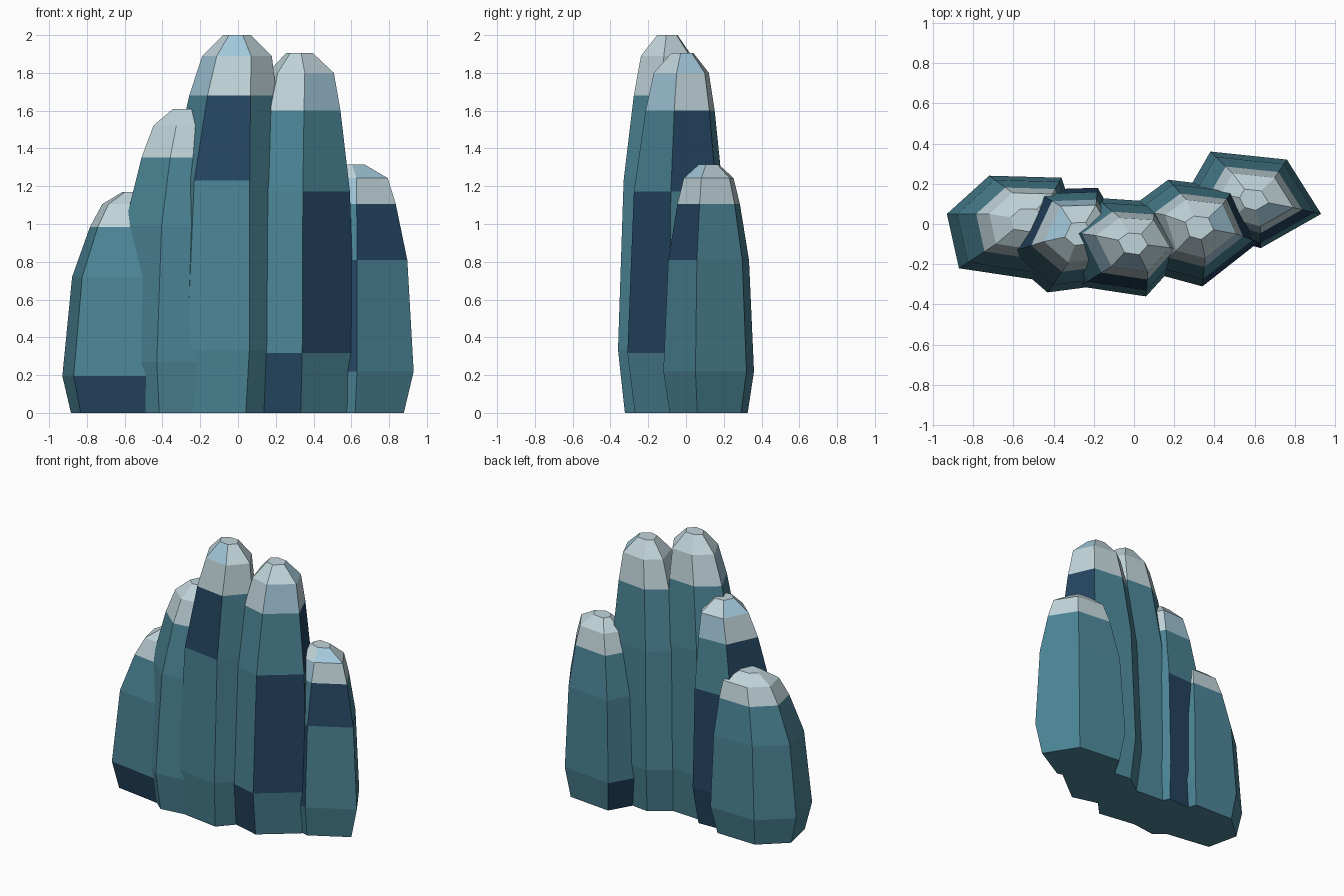
import bpy
import bmesh
from mathutils import Vector

default_cube = bpy.data.objects.get("Cube")
if default_cube:
    bpy.data.objects.remove(default_cube, do_unlink=True)


def make_material(name, colour):
    material = bpy.data.materials.new(name)
    material.use_nodes = True
    material.diffuse_color = (*colour, 1)
    shader = material.node_tree.nodes["Principled BSDF"]
    shader.inputs["Base Color"].default_value = (*colour, 1)
    shader.inputs["Roughness"].default_value = 0.9
    return material


TEAL, NAVY, PALE, ICE = range(4)
MATERIALS = [
    make_material("teal rock", (.07, .23, .30)),
    make_material("navy rock", (.018, .06, .12)),
    make_material("pale cap", (.53, .66, .70)),
    make_material("ice blue cap", (.36, .57, .70)),
]

# Every pillar shares these relative ring heights and taper factors
HEIGHTS = [0, .167, .615, .84, .945, 1]
TAPERS = [None, 1, .89, .69, .55, None]
FOOT_SCALE = .86
CROWN_SCALE = .4
FIRST_CAP_BAND = 3


def centroid(points):
    return sum(points, Vector((0, 0))) / len(points)


def scaled(points, pivot, factor):
    return [pivot + (point - pivot) * factor for point in points]


def pillar_rings(outline, apex):
    """Foot, four tapering rings that lean to the apex, and a small crown."""
    rings = [scaled(outline, centroid(outline), FOOT_SCALE)]
    rings += [scaled(outline, apex, taper) for taper in TAPERS[1:-1]]
    rings.append(scaled(rings[-1], centroid(rings[-1]), CROWN_SCALE))
    return rings


def build_pillar(name, height, apex, outline, navy=(), ice=()):
    outline = [Vector(point) for point in outline]
    bm = bmesh.new()
    loops = []
    for ring, level in zip(pillar_rings(outline, Vector(apex)), HEIGHTS):
        loops.append([bm.verts.new((p.x, p.y, level * height)) for p in ring])

    # Side panels, coloured by height band and accent panel
    sides = len(outline)
    for band, (low, high) in enumerate(zip(loops, loops[1:])):
        for side in range(sides):
            after = (side + 1) % sides
            face = bm.faces.new((low[side], low[after], high[after], high[side]))
            face.material_index = PALE if band >= FIRST_CAP_BAND else TEAL
            if (band, side) in navy:
                face.material_index = NAVY
            elif (band, side) in ice:
                face.material_index = ICE

    # Flat base and flat crown
    bm.faces.new(loops[0][::-1]).material_index = TEAL
    bm.faces.new(loops[-1]).material_index = PALE

    mesh = bpy.data.meshes.new(name)
    bm.to_mesh(mesh)
    bm.free()
    for material in MATERIALS:
        mesh.materials.append(material)
    pillar = bpy.data.objects.new(name, mesh)
    bpy.context.collection.objects.link(pillar)
    return pillar


# Outlines run counter-clockwise; accents are (height band, side) pairs
build_pillar(
    "short_right_pillar", 1.17, (-.46, .05),
    [(-.93, .05), (-.87, -.22), (-.47, -.28), (-.28, -.02), (-.36, .23), (-.72, .24)],
    navy=[(0, 1)])

build_pillar(
    "middle_right_pillar", 1.61, (-.2, -.01),
    [(-.65, -.15), (-.43, -.34), (-.2, -.31), (-.05, -.05), (-.18, .18), (-.5, .17)],
    navy=[(0, 4), (1, 4), (2, 5)], ice=[(3, 4), (4, 5)])

build_pillar(
    "tall_centre_pillar", 2, (.08, -.09),
    [(-.41, -.03), (-.27, -.31), (.06, -.36), (.26, -.14), (.11, .11), (-.19, .13)],
    navy=[(2, 1)], ice=[(3, 0), (4, 1)])

build_pillar(
    "tall_left_pillar", 1.905, (.37, 0),
    [(.34, -.31), (.62, -.09), (.5, .18), (.17, .22), (-.02, .08), (.08, -.24)],
    navy=[(0, 5), (1, 0), (2, 1)], ice=[(3, 0), (4, 1)])

build_pillar(
    "short_left_pillar", 1.315, (.625, .12),
    [(.63, -.12), (.93, .05), (.76, .32), (.38, .36), (.27, .17), (.38, -.05)],
    navy=[(0, 3), (1, 5), (2, 0)], ice=[(3, 5), (4, 0)])
